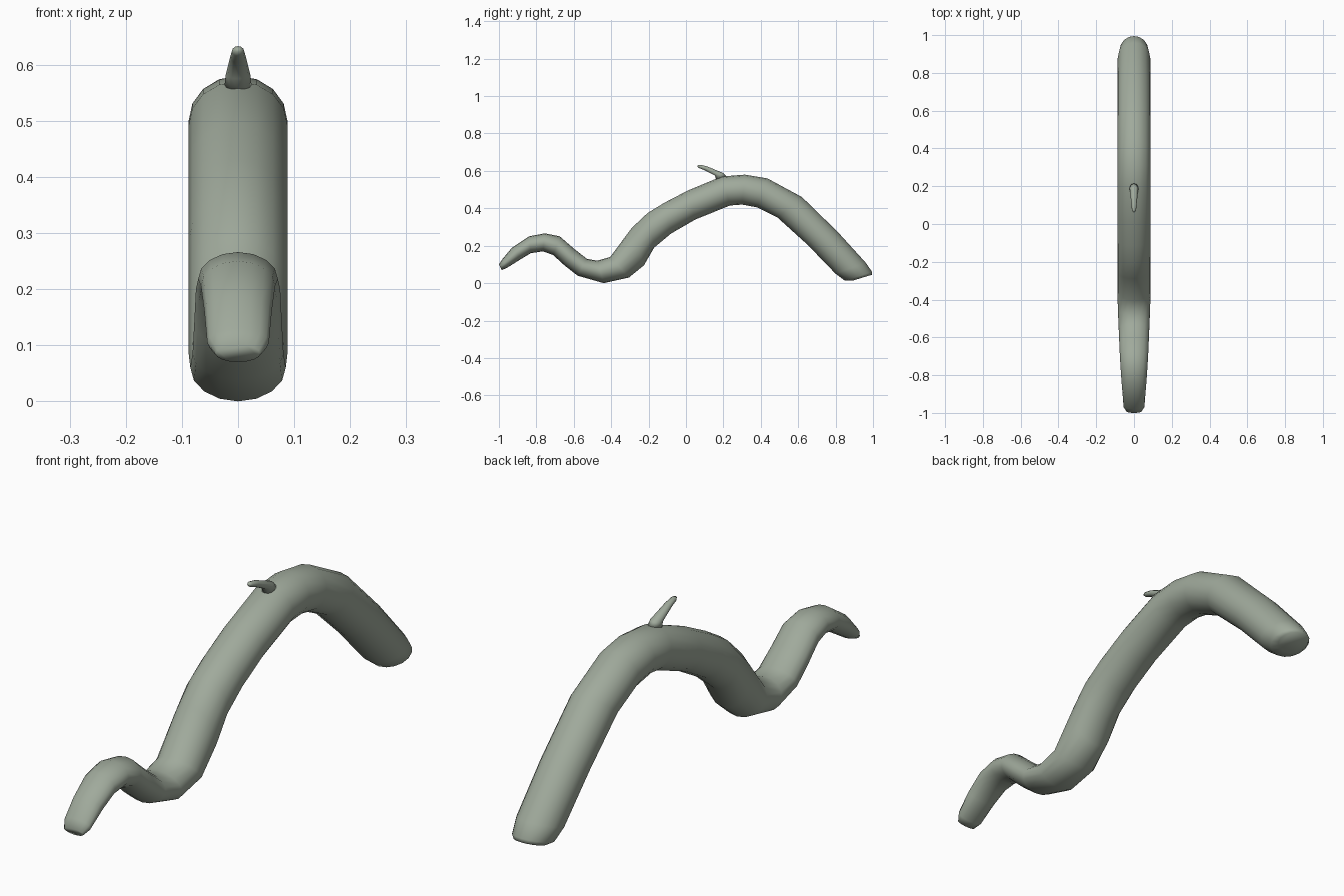
import bpy
import bmesh
from math import sin, cos, tau
from mathutils import Vector

default_cube = bpy.data.objects.get("Cube")
if default_cube:
    bpy.data.objects.remove(default_cube, do_unlink=True)


def make_material(name, colour):
    material = bpy.data.materials.new(name)
    material.use_nodes = True
    material.diffuse_color = colour
    shader = material.node_tree.nodes["Principled BSDF"]
    shader.inputs["Base Color"].default_value = colour
    shader.inputs["Roughness"].default_value = 0.8
    return material


def loft(name, stations, sides, material):
    """Skin oval rings, each given by its upper point, lower point and half width."""
    bm = bmesh.new()
    rings = []
    for top_y, top_z, low_y, low_z, half_width in stations:
        top = Vector((0, top_y, top_z))
        low = Vector((0, low_y, low_z))
        middle = (top + low) / 2
        upward = (top - low) / 2
        sideways = Vector((half_width, 0, 0))
        ring = []
        for i in range(sides):
            angle = tau * i / sides
            ring.append(bm.verts.new(middle + upward * cos(angle) + sideways * sin(angle)))
        rings.append(ring)
    for ring, following in zip(rings, rings[1:]):
        for i in range(sides):
            j = (i + 1) % sides
            bm.faces.new((ring[i], ring[j], following[j], following[i]))
    bm.faces.new(rings[0])
    bm.faces.new(list(reversed(rings[-1])))
    bmesh.ops.recalc_face_normals(bm, faces=bm.faces)
    for face in bm.faces:
        face.smooth = True
    mesh = bpy.data.meshes.new(name)
    bm.to_mesh(mesh)
    bm.free()
    mesh.materials.append(material)
    part = bpy.data.objects.new(name, mesh)
    bpy.context.collection.objects.link(part)
    return part


skin = make_material("grey green skin", (0.35, 0.40, 0.33, 1))

# Arched body, from the snout to the blunt tail
body_stations = [
    (-1, .1, -.985, .07, .04),
    (-.98, .13, -.96, .08, .055),
    (-.93, .19, -.88, .13, .06),
    (-.84, .25, -.83, .16, .066),
    (-.755, .266, -.765, .17, .071),
    (-.675, .25, -.71, .15, .075),
    (-.6, .185, -.65, .095, .078),
    (-.53, .13, -.58, .04, .081),
    (-.475, .12, -.44, 0, .085),
    (-.405, .14, -.305, .03, .088),
    (-.29, .295, -.225, .095, .088),
    (-.205, .375, -.17, .19, .088),
    (-.115, .43, -.08, .265, .088),
    (.01, .495, .05, .34, .088),
    (.19, .57, .235, .415, .088),
    (.315, .58, .3, .42, .088),
    (.435, .56, .38, .405, .088),
    (.62, .46, .49, .35, .088),
    (.81, .275, .65, .205, .088),
    (.96, .11, .8, .05, .086),
    (.995, .06, .85, .013, .075),
    (.995, .045, .89, .013, .06),
]
loft("body", body_stations, 16, skin)

# Slim spine leaning forward from the back
spine_stations = [
    (.215, .572, .16, .555, .024),
    (.2, .588, .155, .575, .022),
    (.11, .625, .1, .603, .014),
    (.075, .633, .07, .615, .011),
    (.063, .63, .062, .622, .005),
]
loft("back_spine", spine_stations, 12, skin)
